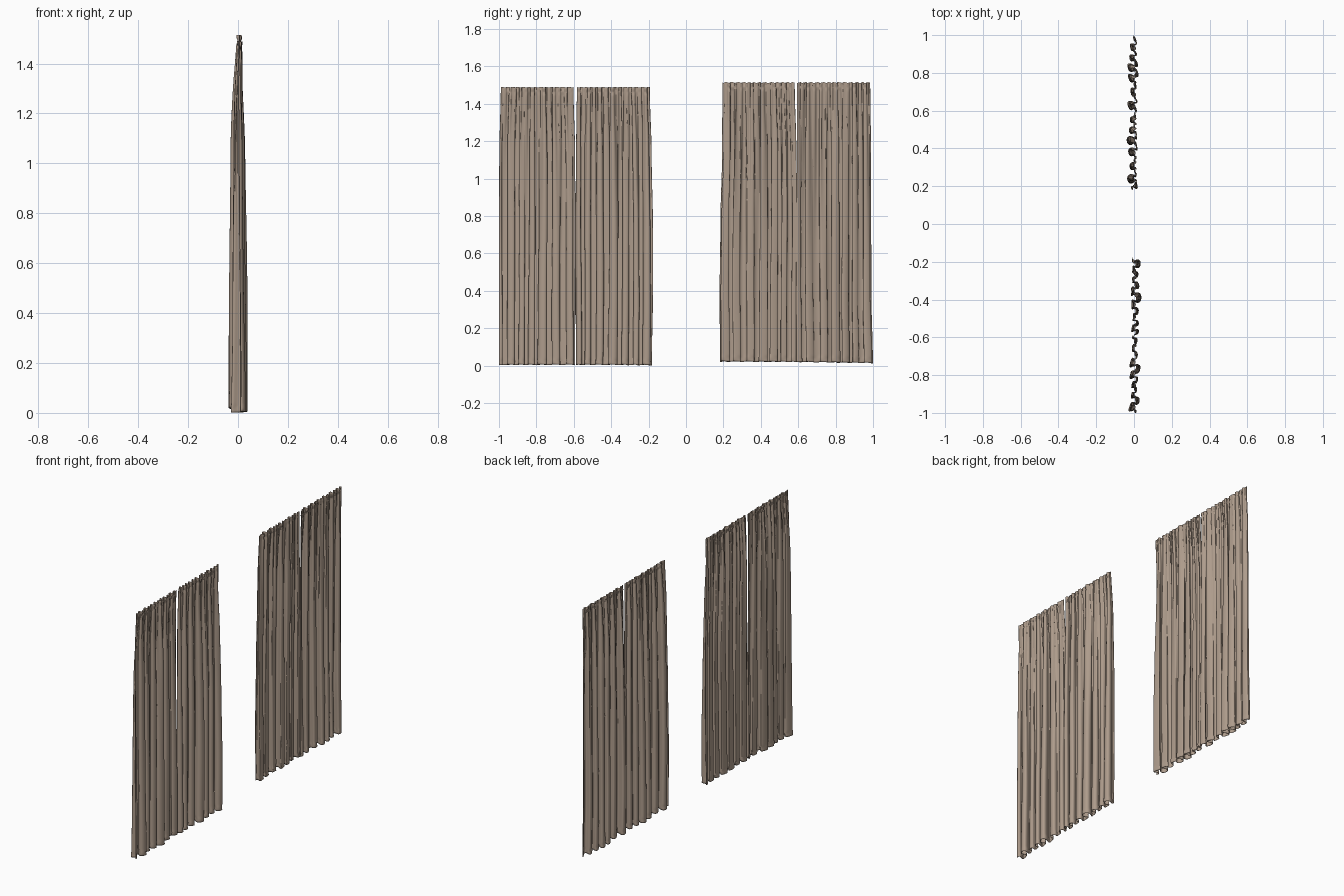
import bpy, math, random
from mathutils import noise, Vector

if "Cube" in bpy.data.objects:
    bpy.data.objects.remove(bpy.data.objects["Cube"])

TAU = 2 * math.pi
fabric = bpy.data.materials.new("taupe_fabric")
fabric.diffuse_color = (0.42, 0.33, 0.26, 1)
fabric.use_nodes = True
fabric.node_tree.nodes["Principled BSDF"].inputs["Base Color"].default_value = fabric.diffuse_color


def smooth(a, b, t):
    t = max(0.0, min(1.0, (t - a) / (b - a)))
    return t * t * (3 - 2 * t)


def along(points, t):
    """Interpolate evenly spaced edge positions, t = 0 at the top."""
    s = t * (len(points) - 1)
    i = min(int(s), len(points) - 2)
    return points[i] + (points[i + 1] - points[i]) * smooth(0, 1, s - i)


def curtain(name, left, right, z_top, z_left, z_right, lean, seed):
    """One pleated cloth panel: fine gathers at the top, deep folds below."""
    rnd = random.Random(seed)
    ph = [rnd.uniform(0, TAU) for _ in range(6)]
    folds, gathers = 6.5, 13
    cols = 190
    # rows are closer together at the header and at the hem
    rows = [0, .004, .009, .014, .019, .025, .033] + \
           [.045 + .925 * i / 36 for i in range(37)] + [.976, .982, .988, .994, 1]
    verts, faces = [], []
    for d in rows:
        yl, yr = along(left, d), along(right, d)
        depth = 0.005 + 0.012 * smooth(0.0, 0.3, d) + 0.008 * smooth(0.2, 1, d)
        gather = 0.0055 * (1 - smooth(0.1, 0.75, d))
        pinch = 1 - 0.55 * math.exp(-((d - .017) / .006) ** 2)
        hem = 0.004 * math.exp(-((d - .988) / .007) ** 2)
        for i in range(cols + 1):
            u = i / cols
            end = smooth(0, .05, u) * smooth(0, .05, 1 - u)
            wander = 0.35 * math.sin(4 * d + ph[0] + 5 * u) * d
            a = TAU * folds * u + .9 * math.sin(TAU * 1.3 * u + ph[1]) + wander + ph[2]
            b = TAU * gathers * u + .8 * math.sin(TAU * 2.1 * u + ph[3]) + ph[4]
            size = 0.78 + 0.3 * math.sin(TAU * 1.9 * u + ph[5] + .6 * d)
            wave = math.sin(a) + 0.22 * math.sin(2 * a + ph[3])
            x = depth * size * wave * pinch + gather * math.sin(b) * pinch
            x += .005 * d * noise.noise(Vector((u * 9, d * 3, seed)))
            x += hem * math.cos(a)
            # sideways overhang rounds the folds into S shapes
            y = yl + (yr - yl) * u
            y -= end * (depth * .55 * size * math.sin(2 * a) + gather * .5 * math.sin(2 * b))
            x = x * (.35 + .65 * end) + lean * smooth(0, .6, d) * end + .006 * (1 - smooth(0, .15, d))
            zb = z_left + (z_right - z_left) * u + .002 * (1 + math.sin(a + 1)) * end
            zt = z_top - .003 * (1 + math.sin(b)) * .5
            verts.append((x, y, zt + (zb - zt) * d))
    n = cols + 1
    for r in range(len(rows) - 1):
        for c in range(cols):
            k = r * n + c
            faces.append((k, k + n, k + n + 1, k + 1))
    me = bpy.data.meshes.new(name)
    me.from_pydata(verts, [], faces)
    me.materials.append(fabric)
    ob = bpy.data.objects.new(name, me)
    bpy.context.collection.objects.link(ob)
    # thin cloth
    sol = ob.modifiers.new("thickness", "SOLIDIFY")
    sol.thickness, sol.offset = 0.002, 0
    bpy.context.view_layer.objects.active = ob
    ob.select_set(True)
    bpy.ops.object.shade_smooth_by_angle(angle=math.radians(60))
    ob.select_set(False)


# left pair
curtain("curtain_left_outer", [-.99, -.998, -1, -1, -.999],
        [-.602, -.593, -.59, -.592, -.593], 1.49, .002, .003, .001, 3)
curtain("curtain_left_inner", [-.583, -.587, -.59, -.589, -.587],
        [-.194, -.184, -.177, -.177, -.183], 1.49, .003, .001, .006, 8)
# right pair
curtain("curtain_right_inner", [.195, .193, .184, .18, .182],
        [.581, .59, .594, .593, .593], 1.515, .02, .018, -.006, 15)
curtain("curtain_right_outer", [.594, .593, .591, .589, .59],
        [.985, .989, .99, .991, .999], 1.515, .018, .012, -.006, 22)
